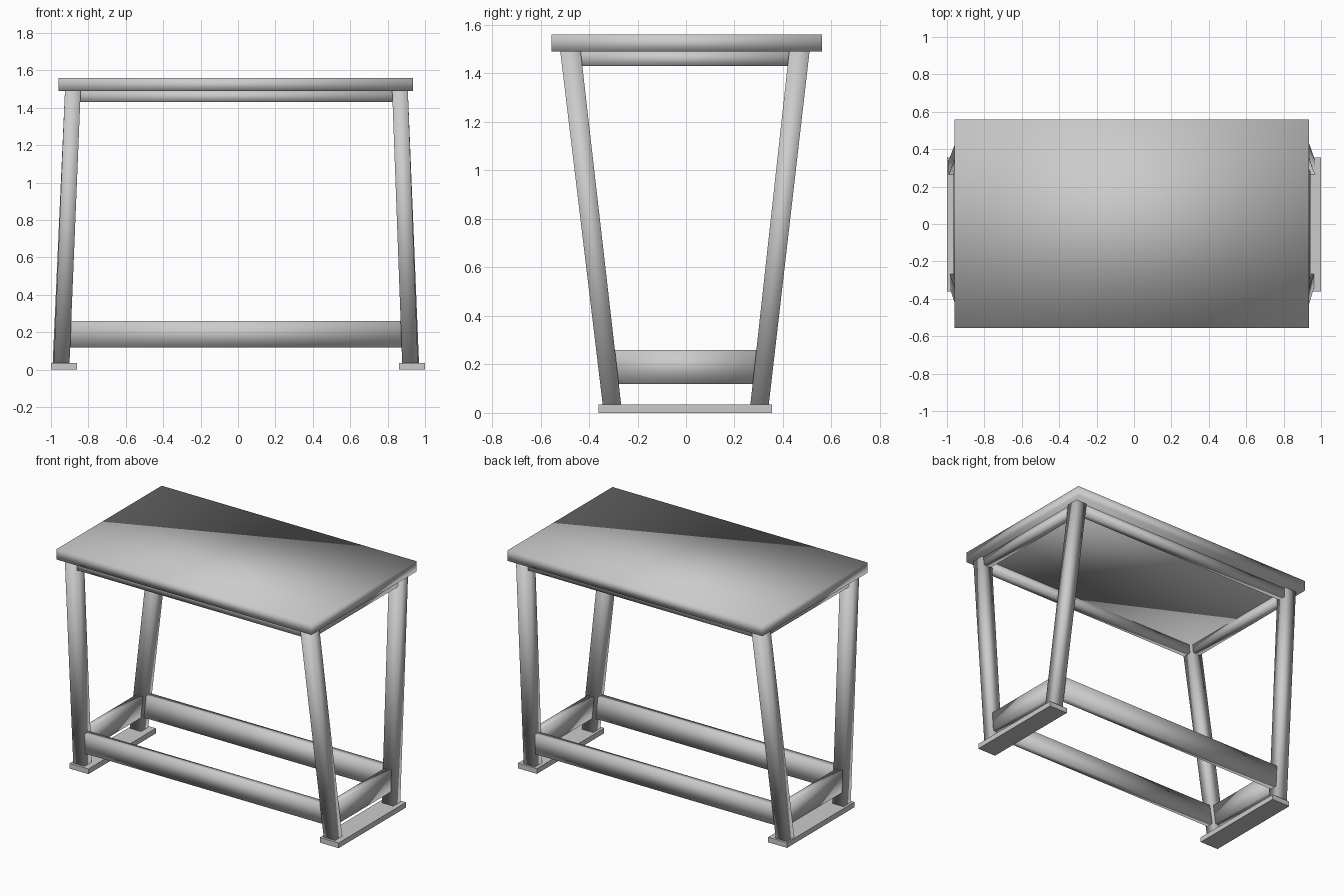
import bpy, bmesh

if "Cube" in bpy.data.objects:
    bpy.data.objects.remove(bpy.data.objects["Cube"])


def loft(name, bottom, top, smooth=True):
    """Box lofted between two (x0, x1, y0, y1, z) rectangles."""
    bm = bmesh.new()
    rings = []
    for x0, x1, y0, y1, z in (bottom, top):
        rings.append([bm.verts.new((x, y, z)) for x, y in
                      ((x0, y0), (x1, y0), (x1, y1), (x0, y1))])
    a, b = rings
    bm.faces.new(a[::-1])
    bm.faces.new(b)
    for i in range(4):
        j = (i + 1) % 4
        bm.faces.new((a[i], a[j], b[j], b[i]))
    bmesh.ops.recalc_face_normals(bm, faces=bm.faces)
    for f in bm.faces:
        f.smooth = smooth
    me = bpy.data.meshes.new(name)
    bm.to_mesh(me)
    bm.free()
    ob = bpy.data.objects.new(name, me)
    bpy.context.collection.objects.link(ob)
    return ob


def box(name, x, y, z, smooth=True):
    return loft(name, (*x, *y, z[0]), (*x, *y, z[1]), smooth)


# table top
box("table_top", (-0.96, 0.935), (-0.555, 0.56), (1.49, 1.56))

# splayed legs: narrow stance in y at the floor, wider at the top
for side, xb, xt in (("left", -0.945, -0.883), ("right", 0.922, 0.866)):
    for end, yb, yt in (("front", -0.305, -0.477), ("back", 0.303, 0.468)):
        xo = xb + (0.004 if end == "back" else -0.002) * (1 if xb > 0 else -1)
        loft(f"{end}_{side}_leg",
             (xo - 0.042, xo + 0.042, yb - 0.038, yb + 0.038, 0.03),
             (xt - 0.042, xt + 0.042, yt - 0.042, yt + 0.042, 1.495))

# foot plates
box("left_foot_plate", (-1.0, -0.86), (-0.36, 0.355), (0, 0.035), False)
box("right_foot_plate", (0.86, 1.0), (-0.36, 0.355), (0, 0.035), False)

# low stretchers between the legs, leaning with them
for end, s in (("front", -1), ("back", 1)):
    y0, y1 = s * 0.315, s * 0.331
    loft(f"{end}_stretcher",
         (-0.915, 0.895, y0 - 0.025, y0 + 0.025, 0.12),
         (-0.91, 0.89, y1 - 0.025, y1 + 0.025, 0.26))
for side, x0, x1 in (("left", -0.941, -0.935), ("right", 0.918, 0.913)):
    loft(f"{side}_stretcher",
         (x0 - 0.025, x0 + 0.025, -0.30, 0.295, 0.12),
         (x1 - 0.025, x1 + 0.025, -0.31, 0.305, 0.26))

# apron rails under the top
for end, y in (("front", -0.477), ("back", 0.468)):
    box(f"{end}_apron", (-0.90, 0.885), (y - 0.028, y + 0.028), (1.43, 1.493))
for side, x in (("left", -0.883), ("right", 0.866)):
    box(f"{side}_apron", (x - 0.028, x + 0.028), (-0.46, 0.45), (1.43, 1.493))
